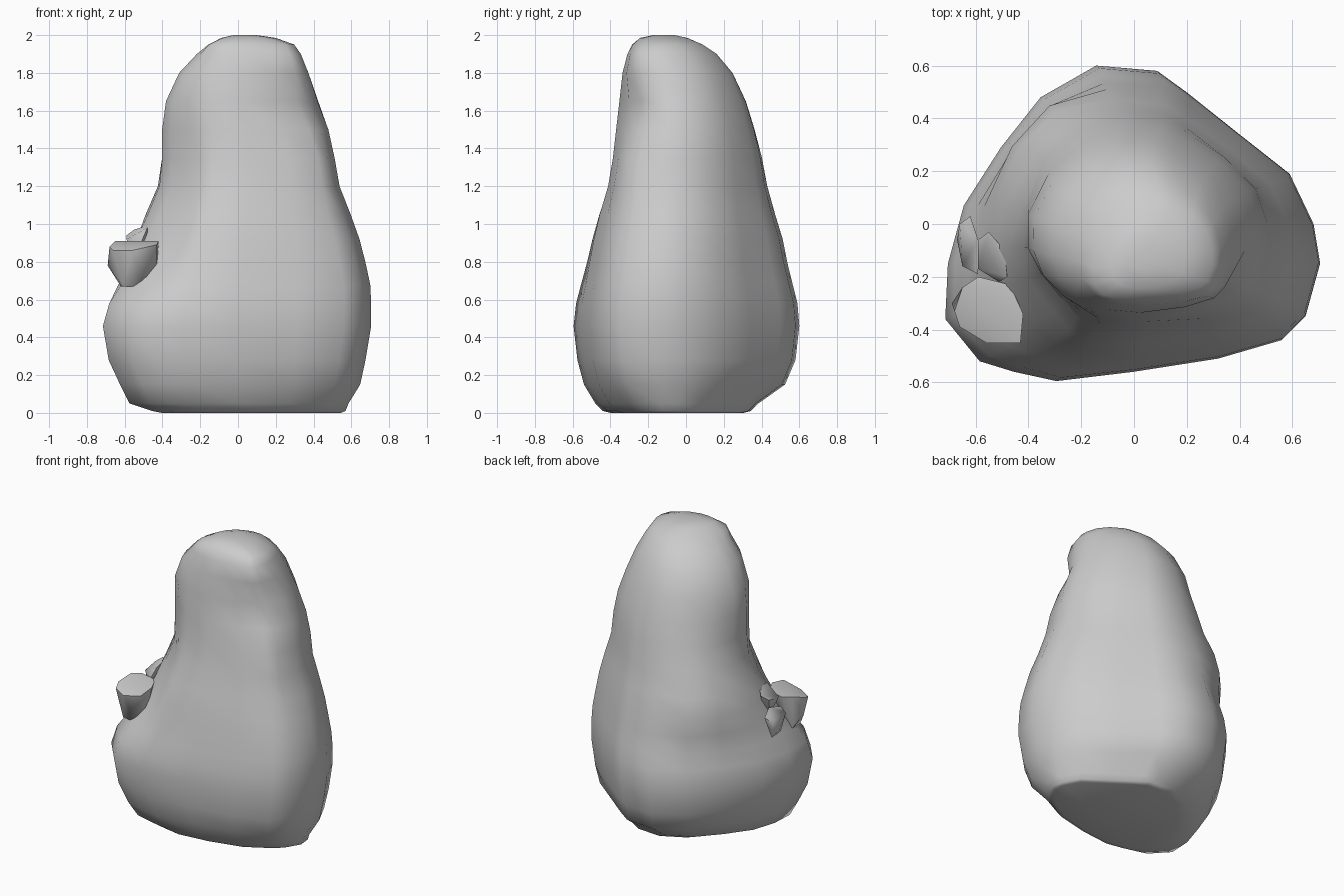
import bpy, bmesh, math
from mathutils import Vector

# Outline of the widest part, seen from above
OUTLINE = [(-.14, .60), (.09, .58), (.2, .50), (.4, .34), (.59, .19), (.68, 0), (.705, -.15),
           (.65, -.35), (.56, -.44), (.32, -.51), (0, -.56), (-.29, -.595), (-.45, -.56), (-.58, -.52),
           (-.71, -.36), (-.70, -.15), (-.64, .07), (-.5, .29), (-.35, .48)]

# Height, left, right, front, back, roundness of each ring
RINGS = [(0, -.40, .56, -.40, .30, 0), (.01, -.45, .585, -.44, .34, 0), (.05, -.57, .60, -.48, .38, 0),
         (.15, -.62, .65, -.54, .52, 0), (.28, -.68, .675, -.575, .575, 0), (.46, -.71, .705, -.595, .595, 0),
         (.58, -.69, .705, -.585, .585, 0), (.68, -.66, .70, -.565, .56, 0), (.80, -.63, .675, -.54, .53, .05),
         (.92, -.59, .645, -.515, .505, .1), (1.05, -.53, .60, -.48, .465, .2), (1.2, -.45, .54, -.43, .425, .3),
         (1.35, -.42, .515, -.40, .40, .45), (1.5, -.42, .485, -.38, .365, .55), (1.65, -.395, .43, -.36, .32, .65),
         (1.8, -.32, .37, -.34, .25, .75), (1.9, -.22, .32, -.31, .165, .8), (1.95, -.13, .29, -.275, .09, .8),
         (1.985, -.07, .20, -.24, .01, .9), (2.0, -.02, .10, -.17, -.06, 1)]

# Local dents and bulges: centre, radius, height reach, push vector
PUSHES = [((-.50, -.36, .92), .24, .38, (.13, .09)),     # hollow behind the stones
          ((-.36, -.31, 1.36), .17, .36, (.055, .05)),   # pinched neck above the hollow
          ((-.36, .32, 1.12), .20, .40, (-.075, .075)),  # back left shoulder
          ((.40, -.28, 1.3), .15, .25, (.02, -.03)),     # front right shoulder
          ((.29, -.25, 1.60), .13, .14, (-.02, .035)),   # front right scoop
          ((.28, -.20, 1.86), .13, .13, (.03, -.045)),   # front right brow
          ((-.10, -.22, 1.95), .13, .06, (-.05, -.04)),  # front left of the crown
          ((.50, -.32, 0), .20, .18, (-.04, .06))]       # cut base corner


def link(bm, name, angle):
    bmesh.ops.recalc_face_normals(bm, faces=bm.faces)
    me = bpy.data.meshes.new(name)
    bm.to_mesh(me)
    bm.free()
    ob = bpy.data.objects.new(name, me)
    bpy.context.collection.objects.link(ob)
    bpy.ops.object.select_all(action='DESELECT')
    ob.select_set(True)
    bpy.context.view_layer.objects.active = ob
    bpy.ops.object.shade_smooth_by_angle(angle=math.radians(angle))


def ring_points(z, x0, x1, y0, y1, roundness):
    pts = []
    for px, py in OUTLINE:
        p = Vector((px / .705, py / .595))
        p = p.lerp(p.normalized(), roundness)
        x = (x0 + x1) / 2 + p.x * (x1 - x0) / 2
        y = (y0 + y1) / 2 + p.y * (y1 - y0) / 2
        dx = dy = 0
        for c, rad, reach, push in PUSHES:
            w = max(0, 1 - ((z - c[2]) / reach) ** 2)
            w *= math.exp(-((x - c[0]) ** 2 + (y - c[1]) ** 2) / rad ** 2)
            dx += push[0] * w
            dy += push[1] * w
        pts.append((x + dx, y + dy, z))
    return pts


# Boulder body
bm = bmesh.new()
loops = [[bm.verts.new(p) for p in ring_points(*r)] for r in RINGS]
n = len(OUTLINE)
for a, b in zip(loops, loops[1:]):
    for i in range(n):
        j = (i + 1) % n
        bm.faces.new((a[i], a[j], b[j], b[i]))
bm.faces.new(loops[0])
bm.faces.new(loops[-1])
link(bm, "boulder", 100)


# Small stones wedged in the hollow
def stone(name, pts):
    bm = bmesh.new()
    for p in pts:
        bm.verts.new(p)
    bmesh.ops.convex_hull(bm, input=bm.verts)
    link(bm, name, 55)


stone("large_stone", [
    (-.68, -.33, .88), (-.65, -.24, .91), (-.59, -.20, .91), (-.47, -.23, .91), (-.42, -.34, .91),
    (-.43, -.45, .89), (-.56, -.45, .86), (-.66, -.39, .86), (-.69, -.30, .78), (-.43, -.38, .75),
    (-.62, -.27, .67), (-.49, -.27, .67), (-.50, -.40, .67), (-.61, -.38, .67)])
stone("upper_stone", [
    (-.59, -.06, .94), (-.55, -.03, .97), (-.49, -.10, .99), (-.48, -.20, .98), (-.51, -.22, .91),
    (-.59, -.17, .92), (-.57, -.10, .83), (-.48, -.14, .82), (-.54, -.20, .85)])
stone("lower_stone", [
    (-.66, .00, .83), (-.62, .03, .86), (-.59, -.06, .89), (-.59, -.19, .85), (-.65, -.16, .83),
    (-.67, -.06, .76), (-.64, -.02, .71), (-.60, -.12, .69), (-.64, -.12, .72)])
